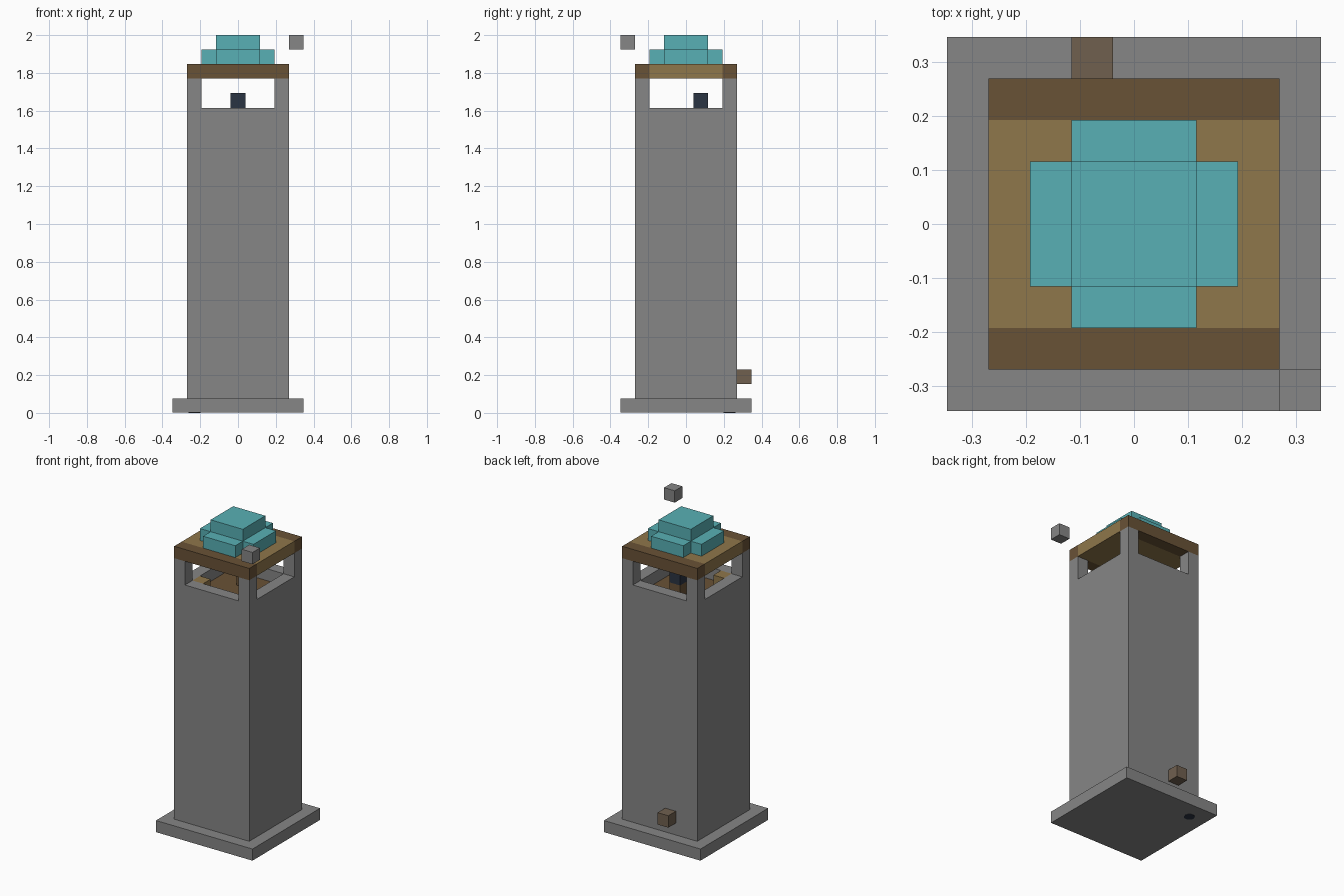
import bpy

# Everything sits on a cubic grid of this step
U = 2 / 26

cube = bpy.data.objects.get("Cube")
if cube:
    bpy.data.objects.remove(cube, do_unlink=True)


def material(name, rgb):
    mat = bpy.data.materials.new(name)
    mat.use_nodes = True
    color = (*rgb, 1)
    mat.diffuse_color = color
    mat.node_tree.nodes["Principled BSDF"].inputs["Base Color"].default_value = color
    return mat


stone = material("stone grey", (0.24, 0.24, 0.24))
teal = material("teal roof", (0.098, 0.434, 0.462))
tan = material("tan plank", (0.275, 0.184, 0.07))
brown = material("dark timber", (0.141, 0.084, 0.037))
earth = material("dull brown", (0.162, 0.117, 0.078))
navy = material("dark navy", (0.023, 0.033, 0.054))


def box(name, mat, x, y, z):
    """Box from (low, high) ranges in grid steps."""
    ranges = (x, y, z)
    bpy.ops.mesh.primitive_cube_add(size=1, location=[(a + b) / 2 * U for a, b in ranges])
    obj = bpy.context.object
    obj.name = name
    obj.dimensions = [(b - a) * U for a, b in ranges]
    bpy.ops.object.transform_apply(location=False, rotation=False, scale=True)
    obj.data.materials.append(mat)
    return obj


def span(half):
    return (-half, half)


# Base and shaft
box("base_slab", stone, span(4.5), span(4.5), (0.02, 1))
box("tower_shaft", stone, span(3.5), span(3.5), (1, 19))

# Lookout floor, parapet and corner posts
box("lookout_floor", brown, span(2.5), span(2.5), (19, 20))
box("floor_block", tan, (-2.5, -1.5), (-2.5, -1.5), (20, 21))
box("lamp_stand", brown, span(0.5), (0.5, 1.5), (20, 21))
box("lamp", navy, span(0.5), (0.5, 1.5), (21, 22))
for side in (-1, 1):
    edge = tuple(sorted((side * 2.5, side * 3.5)))
    box("parapet_long", stone, span(3.5), edge, (19, 21))
    box("parapet_short", stone, edge, span(2.5), (19, 21))
    box("roof_beam", brown, span(3.5), edge, (23, 24))
    for other in (-1, 1):
        depth = tuple(sorted((other * 2.5, other * 3.5)))
        box("corner_post", stone, edge, depth, (21, 23))

# Roof deck and stepped cap
box("roof_deck", tan, span(3.5), span(2.5), (23, 24))
box("cap_lower", teal, span(2.5), span(1.5), (24, 25))
for side in (-1, 1):
    box("cap_wing", teal, span(1.5), tuple(sorted((side * 1.5, side * 2.5))), (24, 25))
box("cap_top", teal, span(1.5), span(1.5), (25, 26))

# Detached blocks
box("floating_stone", stone, (3.5, 4.5), (-4.5, -3.5), (25, 26))
box("back_block", earth, (-1.5, -0.5), (3.5, 4.5), (2, 3))

# Dark round plate under the base
bpy.ops.mesh.primitive_cylinder_add(vertices=16, radius=0.42 * U, depth=0.004,
                                    location=(-3 * U, 3 * U, 0.002))
plate = bpy.context.object
plate.name = "underside_plate"
plate.data.materials.append(navy)
